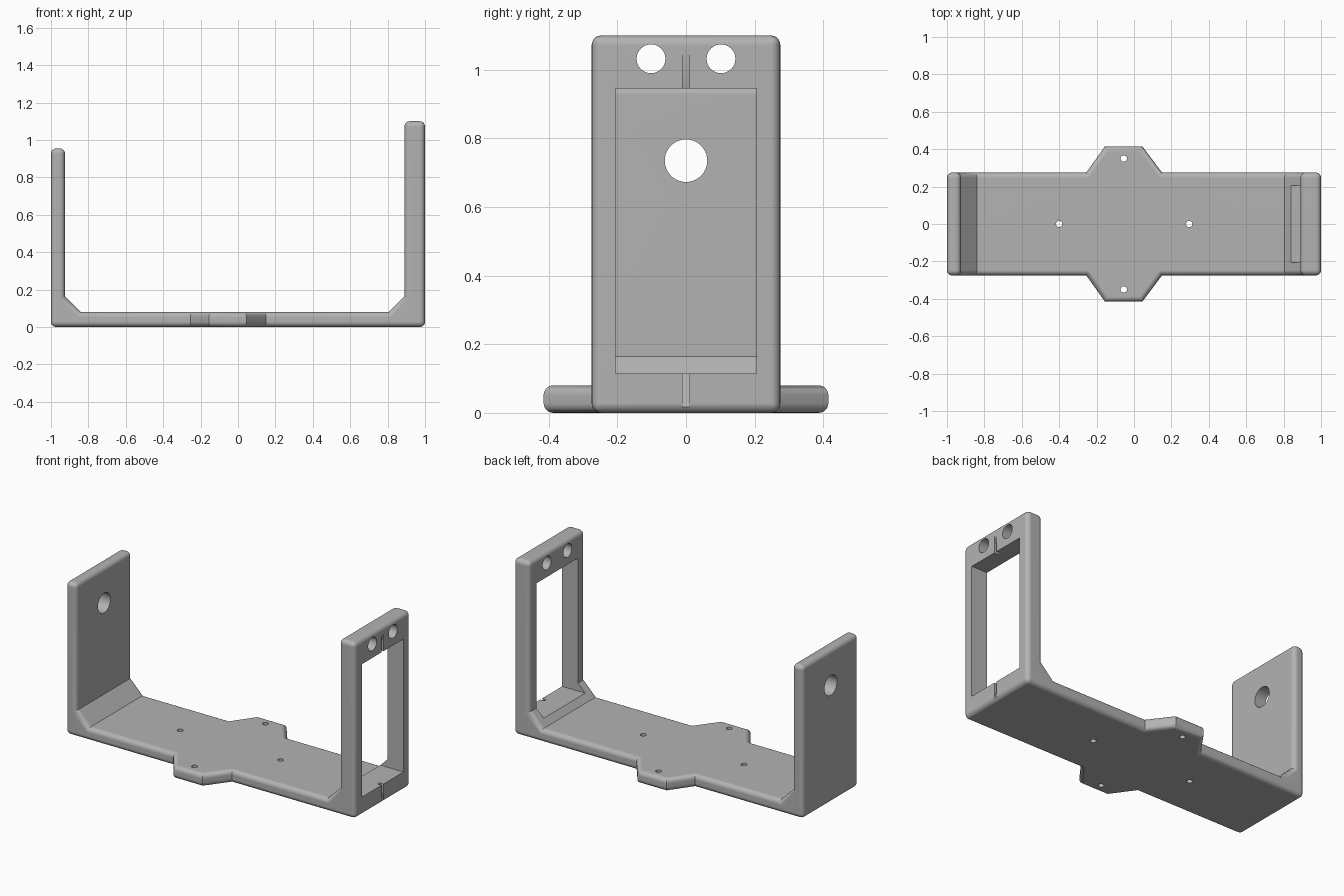
import bpy, bmesh, math
from mathutils import Matrix, Vector

cube = bpy.data.objects.get("Cube")
if cube:
    bpy.data.objects.remove(cube, do_unlink=True)

grey = bpy.data.materials.new("plain grey")
grey.use_nodes = True
colour = (0.45, 0.45, 0.45, 1)
grey.diffuse_color = colour
grey.node_tree.nodes["Principled BSDF"].inputs["Base Color"].default_value = colour


def new_object(name, bm):
    bmesh.ops.recalc_face_normals(bm, faces=bm.faces)
    mesh = bpy.data.meshes.new(name)
    bm.to_mesh(mesh)
    bm.free()
    mesh.materials.append(grey)
    obj = bpy.data.objects.new(name, mesh)
    bpy.context.scene.collection.objects.link(obj)
    return obj


def prism(name, points, direction):
    """Extrude a closed outline along a direction."""
    bm = bmesh.new()
    face = bm.faces.new([bm.verts.new(p) for p in points])
    ext = bmesh.ops.extrude_face_region(bm, geom=[face])
    moved = [v for v in ext["geom"] if isinstance(v, bmesh.types.BMVert)]
    bmesh.ops.translate(bm, verts=moved, vec=direction)
    return new_object(name, bm)


def drill(name, centre, radius, axis, sides=32, depth=0.4):
    bm = bmesh.new()
    turn = Matrix.Rotation(math.pi / 2, 4, 'Y') if axis == 'X' else Matrix()
    bmesh.ops.create_cone(bm, cap_ends=True, segments=sides, radius1=radius,
                          radius2=radius, depth=depth,
                          matrix=Matrix.Translation(centre) @ turn)
    return new_object(name, bm)


def apply_boolean(obj, tool, operation):
    mod = obj.modifiers.new("cut", 'BOOLEAN')
    mod.operation, mod.solver, mod.object = operation, 'EXACT', tool
    graph = bpy.context.evaluated_depsgraph_get()
    mesh = bpy.data.meshes.new_from_object(obj.evaluated_get(graph))
    obj.modifiers.clear()
    obj.data = mesh
    bpy.data.objects.remove(tool, do_unlink=True)


# U-shaped side profile: floor, two uprights, chamfered inner corners
profile = [(-1, 0), (1, 0), (1, 1.1), (0.89, 1.1), (0.89, 0.165), (0.805, 0.08),
           (-0.84, 0.08), (-0.925, 0.165), (-0.925, 0.955), (-1, 0.955)]
bracket = prism("bracket", [(x, -0.6, z) for x, z in profile], (0, 1.2, 0))

# Plan outline with the two mounting tabs
half = [(-1.2, 0.275), (-0.255, 0.275), (-0.155, 0.415), (0.045, 0.415),
        (0.15, 0.275), (1.2, 0.275)]
plan = half + [(x, -y) for x, y in reversed(half)]
apply_boolean(bracket, prism("plan", [(x, y, -0.1) for x, y in plan], (0, 0, 1.5)),
              'INTERSECT')

# Round the outer square edges, leaving inner corners crisp
bm = bmesh.new()
bm.from_mesh(bracket.data)
bmesh.ops.remove_doubles(bm, verts=bm.verts, dist=0.0001)
bmesh.ops.dissolve_limit(bm, angle_limit=0.01, verts=bm.verts, edges=bm.edges)
sharp = [e for e in bm.edges if e.is_convex and e.calc_face_angle(0) > math.radians(60)]
bmesh.ops.bevel(bm, geom=sharp, offset=0.028, segments=5, profile=0.5,
                affect='EDGES', clamp_overlap=True)
bm.to_mesh(bracket.data)
bm.free()

# Window in the tall upright
window = prism("window", [(0.7, y, z) for y, z in
               ((-0.205, 0.115), (0.205, 0.115), (0.205, 0.945), (-0.205, 0.945))],
               (0.5, 0, 0))
cutters = [window]

# Tapered grooves above and below the window
for start, end in ((1.06, 0.93), (0.01, 0.13)):
    outline = [(1.02, start), (1.0, start), (0.967, end), (1.02, end)]
    cutters.append(prism("groove", [(x, -0.01, z) for x, z in outline], (0, 0.02, 0)))

# Holes through the uprights and the floor
for y in (-0.102, 0.102):
    cutters.append(drill("upper_hole", (0.95, y, 1.032), 0.042, 'X'))
cutters.append(drill("pivot_hole", (-0.96, 0, 0.735), 0.062, 'X', 40))
for x, y in ((-0.4, 0), (0.295, 0), (-0.055, 0.35), (-0.055, -0.35)):
    cutters.append(drill("screw_hole", (x, y, 0.04), 0.017, 'Z', 20))
for cutter in cutters:
    apply_boolean(bracket, cutter, 'DIFFERENCE')

# Smooth rounded edges with flat faces kept flat
bpy.ops.object.select_all(action='DESELECT')
bracket.select_set(True)
bpy.context.view_layer.objects.active = bracket
bpy.ops.object.shade_smooth_by_angle(angle=math.radians(30))
normals = bracket.modifiers.new("flat face normals", 'WEIGHTED_NORMAL')
normals.keep_sharp = True
